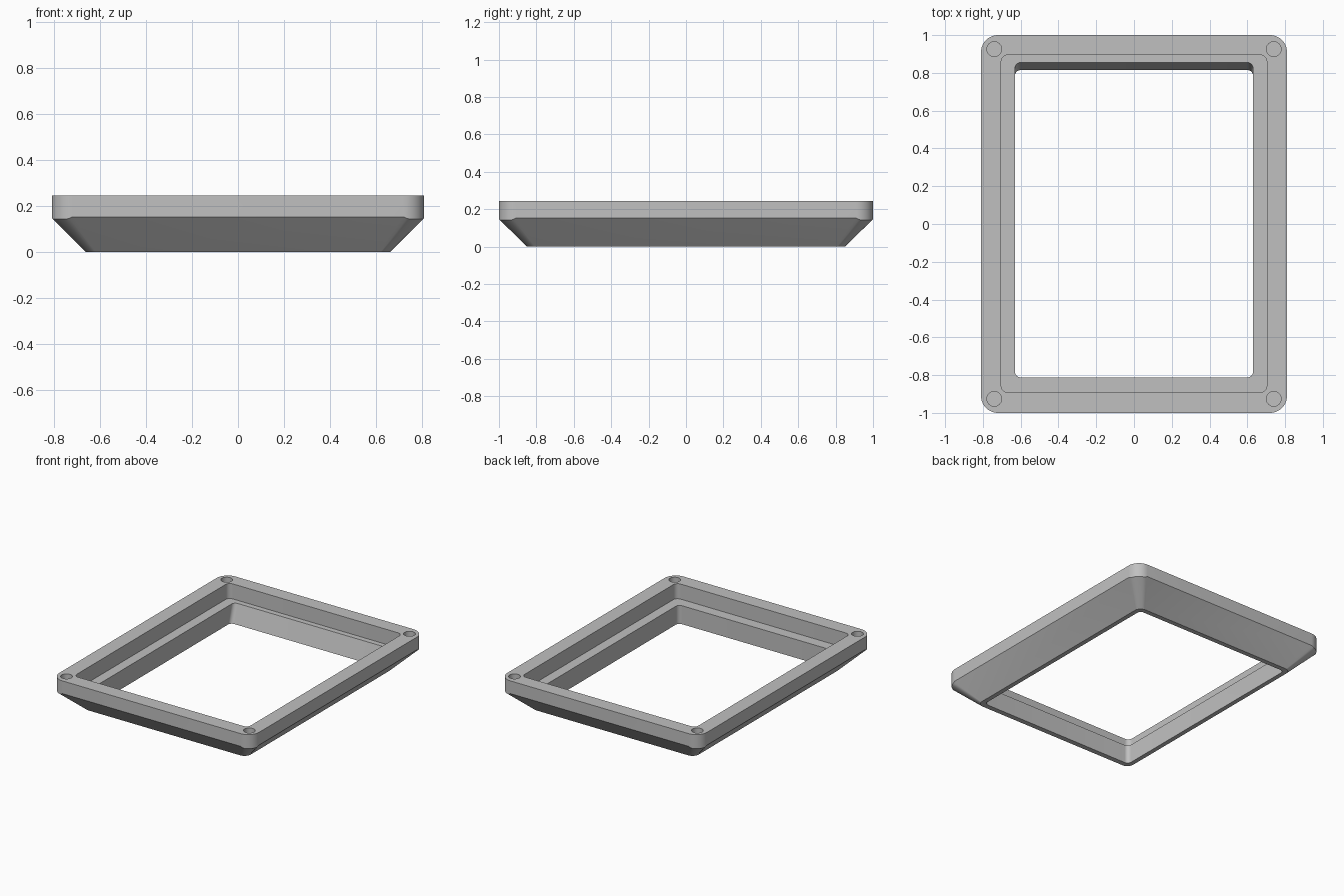
import bpy
import bmesh
from math import sin, cos, pi, radians

if "Cube" in bpy.data.objects:
    bpy.data.objects.remove(bpy.data.objects["Cube"], do_unlink=True)

SEG = 10  # segments per rounded corner


def material(name, rgb):
    mat = bpy.data.materials.new(name)
    mat.use_nodes = True
    mat.diffuse_color = (*rgb, 1)
    mat.node_tree.nodes["Principled BSDF"].inputs["Base Color"].default_value = (*rgb, 1)
    return mat


def rounded_ring(bm, half_x, front, back, radius, z, dip=0):
    """Loop of verts round a rounded rectangle; dip lowers the corner arcs."""
    corners = [(1, back, 1), (-1, back, 1), (-1, front, -1), (1, front, -1)]
    ring = []
    for i, (sx, y, sy) in enumerate(corners):
        cx, cy = sx * (half_x - radius), y - sy * radius
        for k in range(SEG + 1):
            a = (i + k / SEG) * pi / 2
            drop = dip * min(1, 2 * sin(k / SEG * pi))
            ring.append(bm.verts.new((cx + radius * cos(a), cy + radius * sin(a), z - drop)))
    return ring


grey = material("mid grey", (0.53, 0.53, 0.53))

# Frame: closed cross-section swept round the rounded rectangles
TOP, LEDGE, SHOULDER = 0.245, 0.135, 0.152
bm = bmesh.new()
rings = [
    rounded_ring(bm, 0.663, -0.85, 0.85, 0.05, 0),                # underside rim
    rounded_ring(bm, 0.81, -1, 1, 0.09, SHOULDER, dip=0.01),      # chamfer top
    rounded_ring(bm, 0.81, -1, 1, 0.09, TOP),                     # outer top edge
    rounded_ring(bm, 0.703, -0.892, 0.895, 0.035, TOP),           # recess mouth
    rounded_ring(bm, 0.703, -0.892, 0.895, 0.035, LEDGE),         # recess floor
    rounded_ring(bm, 0.63, -0.812, 0.855, 0.03, LEDGE),           # opening, sloped at back
    rounded_ring(bm, 0.63, -0.812, 0.815, 0.03, 0),               # opening underside
]
for a, b in zip(rings, rings[1:] + rings[:1]):
    for i in range(len(a)):
        j = (i + 1) % len(a)
        bm.faces.new((a[i], a[j], b[j], b[i]))
bmesh.ops.recalc_face_normals(bm, faces=bm.faces)
mesh = bpy.data.meshes.new("bezel_frame")
bm.to_mesh(mesh)
bm.free()
mesh.materials.append(grey)
frame = bpy.data.objects.new("bezel_frame", mesh)
bpy.context.collection.objects.link(frame)

# Blind screw holes in the four corners
cutters = []
for sx in (-1, 1):
    for sy in (-1, 1):
        bpy.ops.mesh.primitive_cylinder_add(
            vertices=32, radius=0.039, depth=0.2, location=(sx * 0.74, sy * 0.926, TOP))
        cutter = bpy.context.object
        cutter.name = "screw_hole_cutter"
        cutter.hide_render = True
        cutter.data.materials.append(grey)
        cutters.append(cutter)
        cut = frame.modifiers.new("screw_hole", "BOOLEAN")
        cut.operation = "DIFFERENCE"
        cut.solver = "EXACT"
        cut.object = cutter

bpy.ops.object.select_all(action="DESELECT")
frame.select_set(True)
bpy.context.view_layer.objects.active = frame
for cut in list(frame.modifiers):
    bpy.ops.object.modifier_apply(modifier=cut.name)
for cutter in cutters:
    bpy.data.objects.remove(cutter, do_unlink=True)
bpy.ops.object.shade_smooth_by_angle(angle=radians(30))
